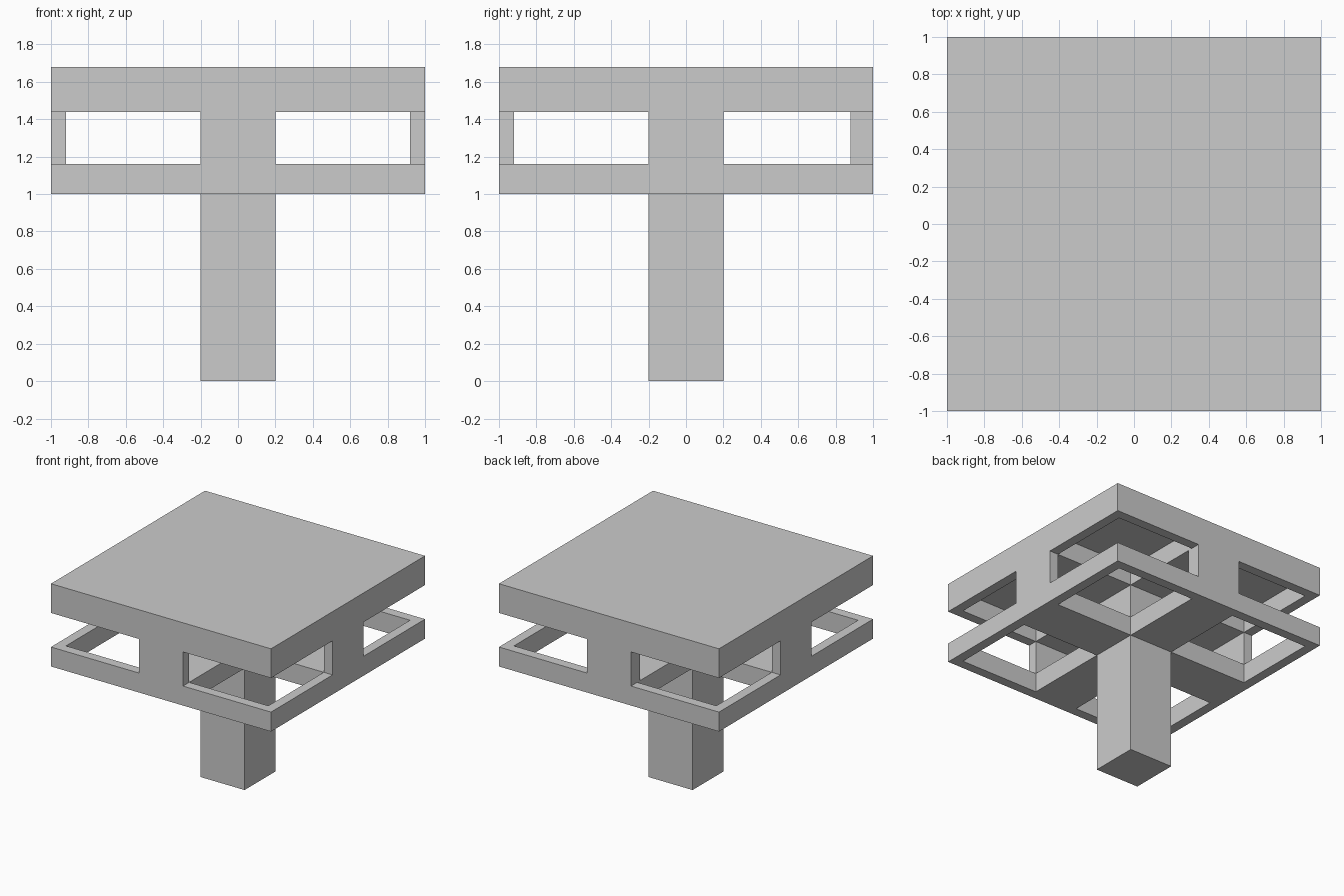
import bpy
import bmesh

if "Cube" in bpy.data.objects:
    bpy.data.objects.remove(bpy.data.objects["Cube"])

HALF, RIM, ARM = 1.0, 0.08, 0.2   # half width, rim width, half width of arms
FRAME_H = 0.16


def box(name, x0, x1, y0, y1, z0, z1):
    bm = bmesh.new()
    bmesh.ops.create_cube(bm, size=1)
    bmesh.ops.scale(bm, vec=(x1 - x0, y1 - y0, z1 - z0), verts=bm.verts)
    bmesh.ops.translate(bm, vec=((x0 + x1) / 2, (y0 + y1) / 2, (z0 + z1) / 2), verts=bm.verts)
    return add(name, bm)


def add(name, bm):
    mesh = bpy.data.meshes.new(name)
    bm.to_mesh(mesh)
    bm.free()
    obj = bpy.data.objects.new(name, mesh)
    bpy.context.collection.objects.link(obj)
    return obj


def window_frame(name, z_top):
    """Square rim with a cross inside, leaving four corner openings."""
    cuts = [-HALF, -HALF + RIM, -ARM, ARM, HALF - RIM, HALF]
    bm = bmesh.new()
    grid = [[bm.verts.new((x, y, z_top)) for y in cuts] for x in cuts]
    for i in range(5):
        for j in range(5):
            if i in (1, 3) and j in (1, 3):
                continue
            bm.faces.new((grid[i][j], grid[i + 1][j], grid[i + 1][j + 1], grid[i][j + 1]))
    obj = add(name, bm)
    mod = obj.modifiers.new("thickness", 'SOLIDIFY')
    mod.thickness = FRAME_H
    mod.offset = -1
    return obj


# Central column
box("column", -ARM, ARM, -ARM, ARM, 0, 1.6)

# Lower and upper cross frames
window_frame("lower_frame", 1.16)
window_frame("upper_frame", 1.6)

# Solid top plate
box("top_plate", -HALF, HALF, -HALF, HALF, 1.6, 1.68)

# Panels joining the frames in the middle of each side (back one is thicker)
box("left_panel", -HALF, -HALF + RIM, -ARM, ARM, 1.16, 1.44)
box("right_panel", HALF - RIM, HALF, -ARM, ARM, 1.16, 1.44)
box("front_panel", -ARM, ARM, -HALF, -HALF + RIM, 1.16, 1.44)
box("back_panel", -ARM, ARM, HALF - 0.12, HALF, 1.16, 1.44)
